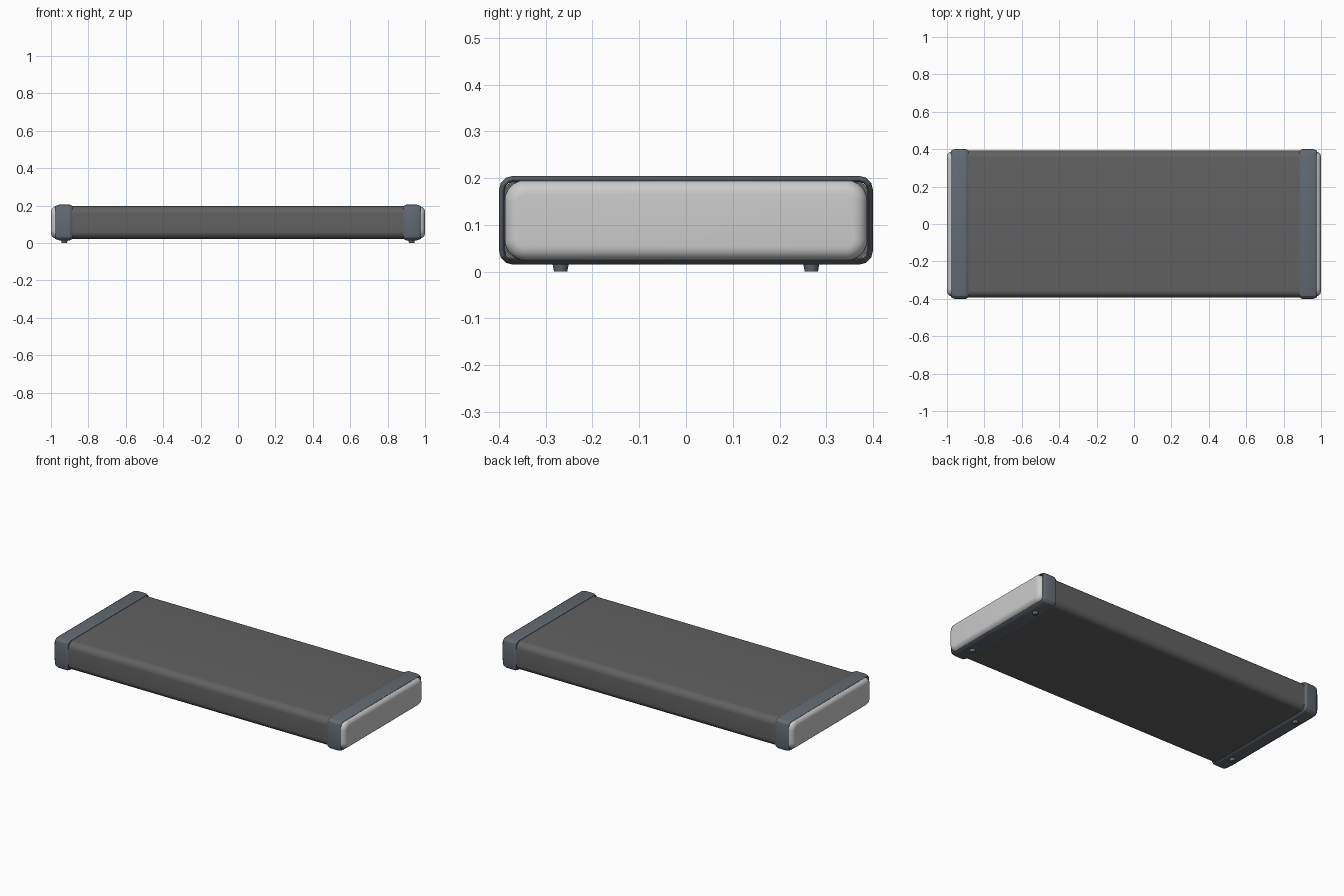
import bpy, bmesh, math

if "Cube" in bpy.data.objects:
    bpy.data.objects.remove(bpy.data.objects["Cube"])

CZ = 0.11  # height of the centre line


def material(name, rgb):
    m = bpy.data.materials.new(name)
    m.diffuse_color = (*rgb, 1)
    m.use_nodes = True
    m.node_tree.nodes["Principled BSDF"].inputs["Base Color"].default_value = m.diffuse_color
    return m


def rounded_rect(x, hy, hz, r, n):
    pts = []
    for k, (sy, sz) in enumerate([(1, 1), (-1, 1), (-1, -1), (1, -1)]):
        for i in range(n + 1):
            a = math.pi / 2 * (k + i / n)
            pts.append((x, sy * (hy - r) + r * math.cos(a),
                        CZ + sz * (hz - r) + r * math.sin(a)))
    return pts


def loft(name, profile, hy, hz, r, n, mat, side=1, ring=False, angle=40):
    """Sweep (x, inset) pairs around a rounded rectangle."""
    bm = bmesh.new()
    loops = []
    for x, d in profile:
        pts = rounded_rect(x * side, hy - d, hz - d, max(r - d, 0.008), n)
        loops.append([bm.verts.new(p) for p in pts])
    pairs = list(zip(loops, loops[1:]))
    if ring:
        pairs.append((loops[-1], loops[0]))
    else:
        bm.faces.new(loops[0])
        bm.faces.new(loops[-1])
    count = len(loops[0])
    for a, b in pairs:
        for i in range(count):
            j = (i + 1) % count
            bm.faces.new((a[i], a[j], b[j], b[i]))
    return finish(bm, name, mat, angle)


def finish(bm, name, mat, angle):
    bmesh.ops.recalc_face_normals(bm, faces=bm.faces)
    me = bpy.data.meshes.new(name)
    bm.to_mesh(me)
    bm.free()
    ob = bpy.data.objects.new(name, me)
    bpy.context.collection.objects.link(ob)
    if mat:
        me.materials.append(mat)
    bpy.context.view_layer.objects.active = ob
    ob.select_set(True)
    bpy.ops.object.shade_smooth_by_angle(angle=math.radians(angle))
    ob.select_set(False)
    return ob


dark = material("dark_grey", (0.12, 0.12, 0.12))
slate = material("slate", (0.125, 0.145, 0.17))

# Main slab
loft("body", [(-0.93, 0), (0.93, 0)], 0.394, 0.087, 0.04, 8, dark)

# Rounded end-cap profile
R = 0.03
cap = [(0.931, 0)] + [(1 - R + R * math.sin(t), R - R * math.cos(t))
                      for t in (math.pi / 2 * i / 6 for i in range(7))]

# Hollow band profile with bevelled rims
band = [(0.884, 0.013), (0.886, 0.006), (0.898, 0), (0.958, 0), (0.973, 0.005),
        (0.979, 0.009), (0.979, 0.011), (0.932, 0.013)]

for side, label in ((-1, "left"), (1, "right")):
    loft(label + "_end_cap", cap, 0.388, 0.086, 0.045, 8, None, side)
    loft(label + "_band", band, 0.4, 0.095, 0.03, 3, slate, side, ring=True, angle=25)
    # Small tapered feet
    for y, end in ((-0.268, "front"), (0.268, "back")):
        bm = bmesh.new()
        bmesh.ops.create_cone(bm, cap_ends=True, segments=16, radius1=0.014,
                              radius2=0.018, depth=0.02)
        bmesh.ops.translate(bm, verts=bm.verts, vec=(side * 0.928, y, 0.01))
        finish(bm, f"{label}_{end}_foot", slate, 30)
